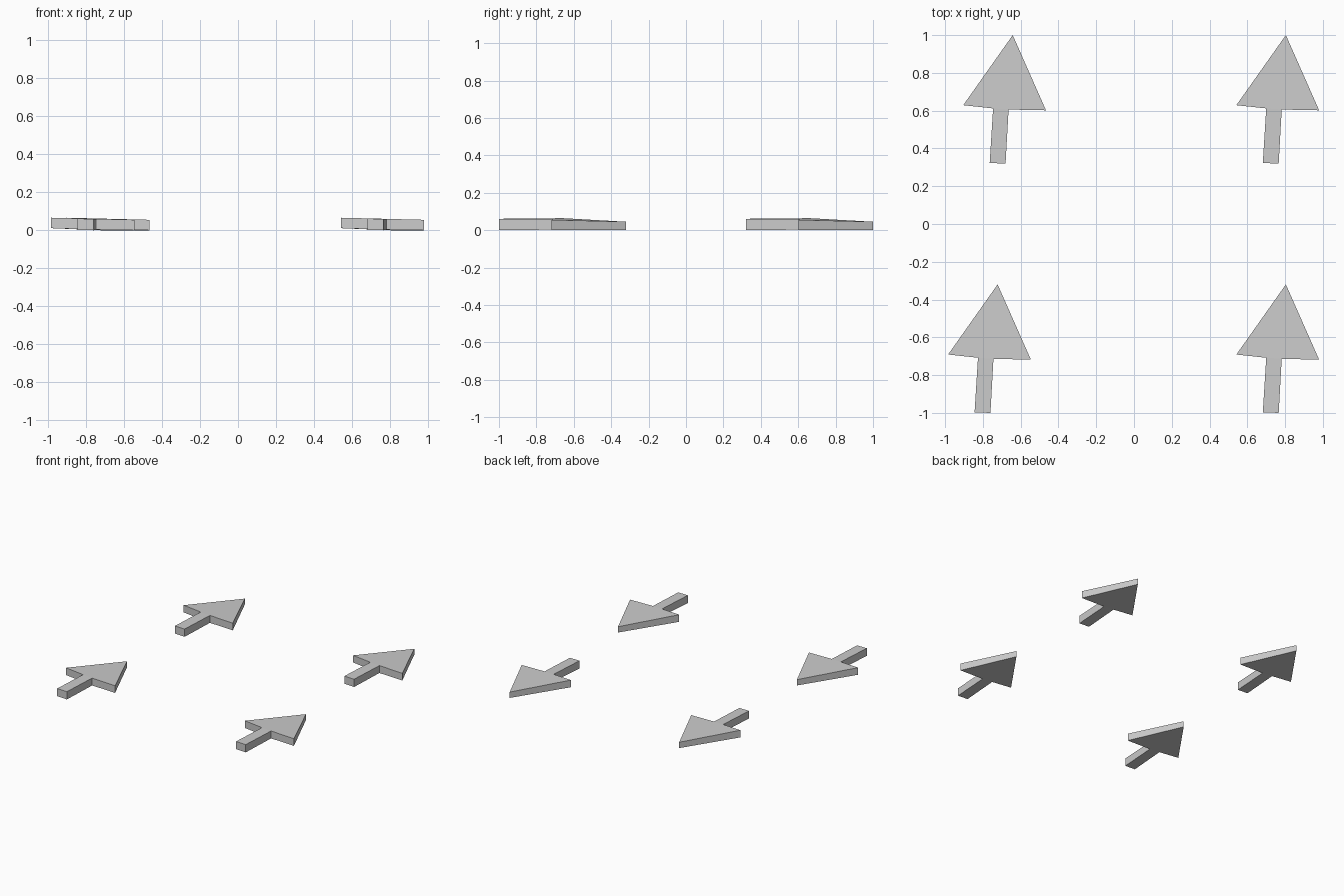
import bpy, bmesh

if "Cube" in bpy.data.objects:
    bpy.data.objects.remove(bpy.data.objects["Cube"])

# Arrow outline relative to its tip, counter-clockwise: x, y, bottom z, top z
OUTLINE = [
    (0.00, 0.000, 0.000, 0.045),    # tip
    (-0.262, -0.371, 0.011, 0.066), # left barb
    (-0.104, -0.388, 0.006, 0.062), # shaft joint, left
    (-0.122, -0.677, 0.002, 0.061), # shaft end, left
    (-0.038, -0.680, 0.000, 0.060), # shaft end, right
    (-0.022, -0.394, 0.003, 0.060), # shaft joint, right
    (0.176, -0.398, 0.000, 0.055),  # right barb
]
HEAD = [0, 1, 2, 5, 6]
SHAFT = [2, 3, 4, 5]


def arrow(name, tip_x, tip_y):
    bm = bmesh.new()
    low = [bm.verts.new((x, y, a)) for x, y, a, b in OUTLINE]
    top = [bm.verts.new((x, y, b)) for x, y, a, b in OUTLINE]
    for part in (HEAD, SHAFT):
        bm.faces.new([top[i] for i in part])
        bm.faces.new([low[i] for i in reversed(part)])
    n = len(OUTLINE)
    for i in range(n):
        j = (i + 1) % n
        bm.faces.new((low[i], low[j], top[j], top[i]))
    bmesh.ops.recalc_face_normals(bm, faces=bm.faces)
    mesh = bpy.data.meshes.new(name)
    bm.to_mesh(mesh)
    bm.free()
    ob = bpy.data.objects.new(name, mesh)
    ob.location = (tip_x, tip_y, 0)
    bpy.context.collection.objects.link(ob)


# Four arrows, the front left one set further out
arrow("arrow_back_left", -0.642, 1.0)
arrow("arrow_back_right", 0.804, 1.0)
arrow("arrow_front_left", -0.722, -0.32)
arrow("arrow_front_right", 0.804, -0.32)
